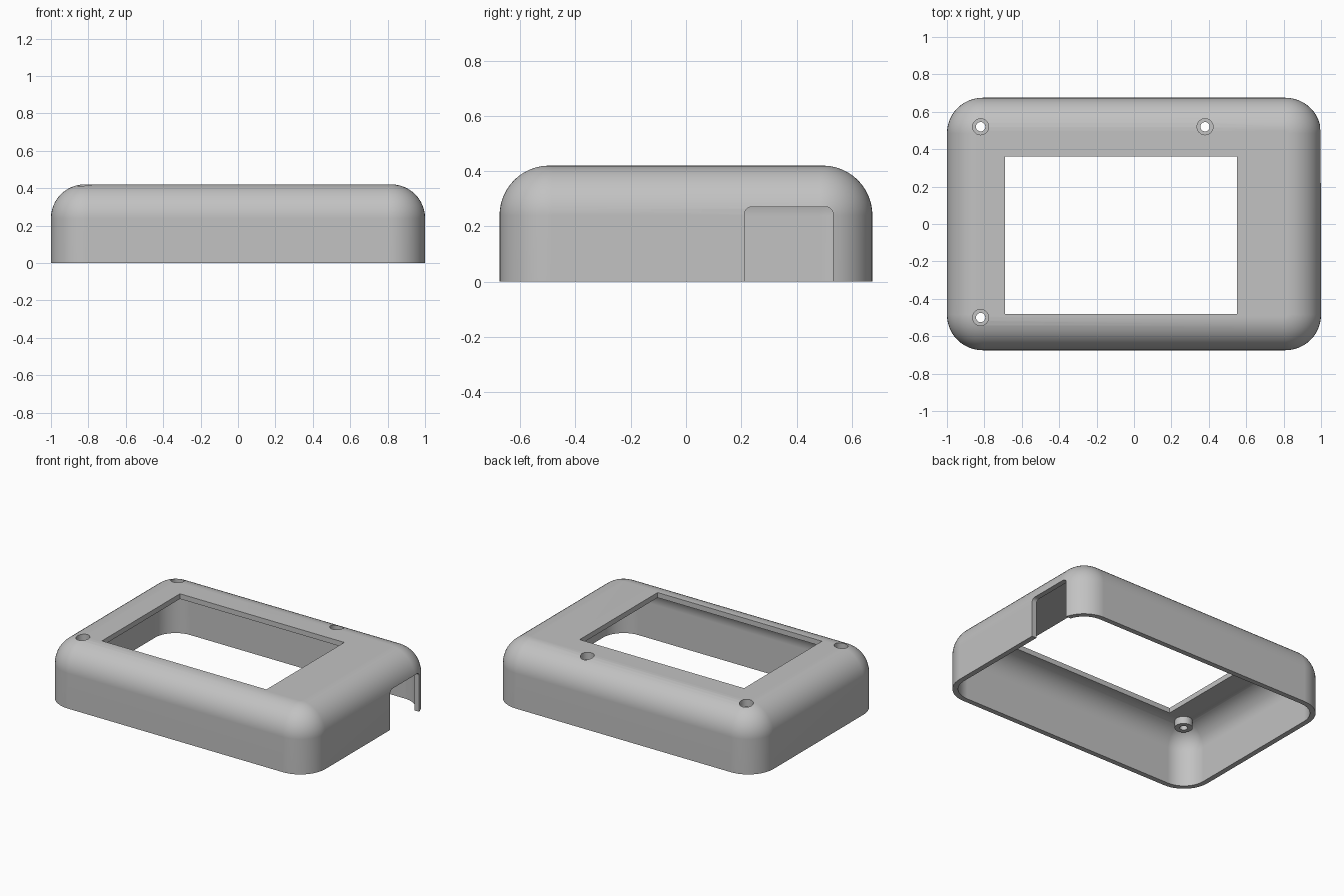
import bpy
import bmesh
from math import sin, cos, pi

cube = bpy.data.objects.get("Cube")
if cube:
    bpy.data.objects.remove(cube, do_unlink=True)

HALF_X, HALF_Y, HEIGHT = 1.0, 0.675, 0.42
CORNER, FILLET, WALL = 0.19, 0.18, 0.035
STEPS = 12

grey = bpy.data.materials.new("light_grey_plastic")
grey.use_nodes = True
colour = (0.54, 0.54, 0.54, 1)
grey.diffuse_color = colour
grey.node_tree.nodes["Principled BSDF"].inputs["Base Color"].default_value = colour


def rounded_rect(hx, hy, r, n=STEPS):
    """Counter-clockwise outline of a rounded rectangle."""
    pts = []
    for k, (sx, sy) in enumerate([(1, 1), (-1, 1), (-1, -1), (1, -1)]):
        for i in range(n + 1):
            a = (k + i / n) * pi / 2
            pts.append((sx * (hx - r) + r * cos(a), sy * (hy - r) + r * sin(a)))
    return pts


def new_object(name, bm):
    bmesh.ops.recalc_face_normals(bm, faces=bm.faces)
    mesh = bpy.data.meshes.new(name)
    bm.to_mesh(mesh)
    bm.free()
    mesh.materials.append(grey)
    obj = bpy.data.objects.new(name, mesh)
    bpy.context.collection.objects.link(obj)
    return obj


def skin(bm, rings):
    """Join matching rings of points and return the rings of vertices."""
    loops = [[bm.verts.new(p) for p in ring] for ring in rings]
    for a, b in zip(loops, loops[1:]):
        for i in range(len(a)):
            j = (i + 1) % len(a)
            bm.faces.new((a[i], a[j], b[j], b[i]))
    return loops


def prism(name, rings):
    bm = bmesh.new()
    loops = skin(bm, rings)
    bm.faces.new(loops[0])
    bm.faces.new(loops[-1])
    return new_object(name, bm)


def cylinder(name, x, y, r, z0, z1, n=40):
    ring = [(x + r * cos(2 * pi * i / n), y + r * sin(2 * pi * i / n)) for i in range(n)]
    return prism(name, [[(*p, z) for p in ring] for z in (z0, z1)])


def combine(target, tool, operation):
    mod = target.modifiers.new("cut", 'BOOLEAN')
    mod.operation = operation
    mod.solver = 'EXACT'
    mod.object = tool
    bpy.context.view_layer.objects.active = target
    bpy.ops.object.modifier_apply(modifier=mod.name)
    bpy.data.objects.remove(tool, do_unlink=True)


def dome_rings(offset):
    """Rings from the floor up a wall and over the rounded top edge."""
    r = FILLET - offset
    levels = [(0, 0)] + [(r * (1 - cos(a)), HEIGHT - FILLET + r * sin(a))
                         for a in (i * pi / 2 / STEPS for i in range(STEPS + 1))]
    return [[(x, y, z) for x, y in rounded_rect(HALF_X - offset - d, HALF_Y - offset - d,
                                                CORNER - offset - d)] for d, z in levels]


# Hollow case: inner skin down to the rim, then outer skin up
case = prism("case_shell", dome_rings(WALL)[::-1] + dome_rings(0))

# Screw bosses under the top, with counterbored holes
for x, y in [(-0.82, 0.52), (0.38, 0.52), (-0.82, -0.5)]:
    combine(case, cylinder("boss", x, y, 0.056, 0.335, 0.40), 'UNION')
    combine(case, cylinder("counterbore", x, y, 0.043, 0.37, 0.6), 'DIFFERENCE')
    combine(case, cylinder("screw_hole", x, y, 0.025, 0.2, 0.6), 'DIFFERENCE')

# Screen window in the top
window = [(-0.69, -0.48), (0.55, -0.48), (0.55, 0.36), (-0.69, 0.36)]
combine(case, prism("window_cutter", [[(*p, z) for p in window] for z in (0.3, 0.6)]),
        'DIFFERENCE')

# Port notch with rounded upper corners in the left wall
notch = rounded_rect(0.16, 0.27, 0.025, 6)
combine(case, prism("notch_cutter", [[(x, 0.372 + y, z) for y, z in notch]
                                     for x in (0.85, 1.2)]), 'DIFFERENCE')

# Smooth shading with crisp cut edges
bpy.ops.object.select_all(action='DESELECT')
case.select_set(True)
bpy.context.view_layer.objects.active = case
bpy.ops.object.shade_smooth_by_angle(angle=pi / 6)
weighted = case.modifiers.new("weighted_normals", 'WEIGHTED_NORMAL')
weighted.keep_sharp = True
